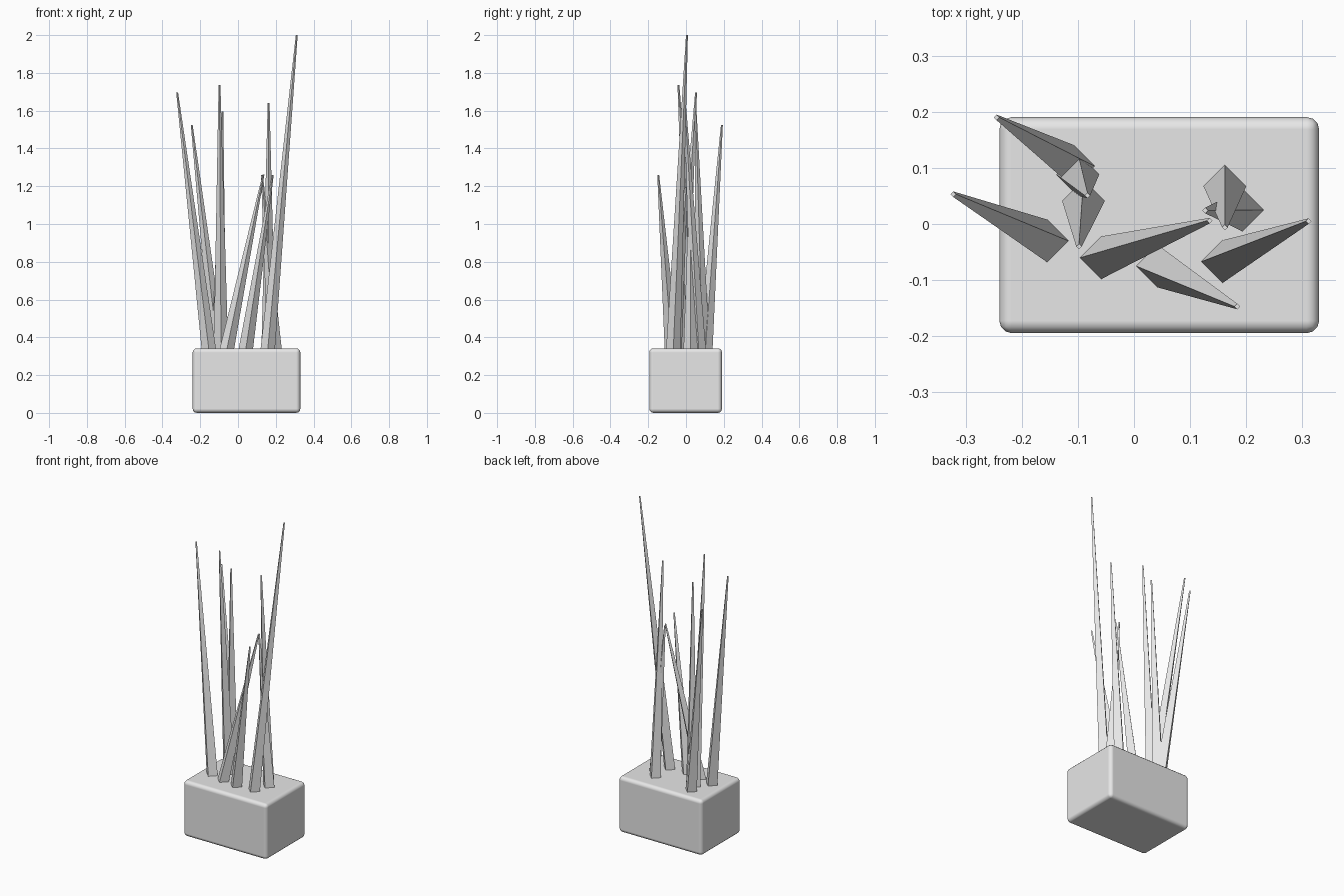
import bpy
import bmesh
from mathutils import Vector

if "Cube" in bpy.data.objects:
    bpy.data.objects.remove(bpy.data.objects["Cube"], do_unlink=True)

grey = bpy.data.materials.new("plain grey")
grey.use_nodes = True
colour = (0.8, 0.8, 0.8, 1)
grey.diffuse_color = colour
grey.node_tree.nodes["Principled BSDF"].inputs["Base Color"].default_value = colour

TOP = 0.342


def add_object(name, bm):
    mesh = bpy.data.meshes.new(name)
    bmesh.ops.recalc_face_normals(bm, faces=bm.faces[:])
    bm.to_mesh(mesh)
    bm.free()
    mesh.materials.append(grey)
    obj = bpy.data.objects.new(name, mesh)
    bpy.context.collection.objects.link(obj)
    return obj


# Planter: rounded box
bm = bmesh.new()
bmesh.ops.create_cube(bm, size=1)
bmesh.ops.scale(bm, vec=(0.57, 0.385, TOP), verts=bm.verts[:])
bmesh.ops.translate(bm, vec=(0.045, -0.002, TOP / 2), verts=bm.verts[:])
planter = add_object("planter", bm)
bevel = planter.modifiers.new("rounded edges", "BEVEL")
bevel.width = 0.022
bevel.segments = 3
bevel.harden_normals = True
for poly in planter.data.polygons:
    poly.use_smooth = True


# Leaf: four-sided spike sheared from its base towards a tiny flat tip
def leaf(name, base, tip):
    bm = bmesh.new()
    rings = []
    for centre, r in ((Vector((*base, TOP)), 0.038), (Vector(tip), 0.005)):
        corners = ((r, 0, 0), (0, r, 0), (-r, 0, 0), (0, -r, 0))
        rings.append([bm.verts.new(centre + Vector(c)) for c in corners])
        bm.faces.new(rings[-1])
    low, high = rings
    for i in range(4):
        j = (i + 1) % 4
        bm.faces.new((low[i], low[j], high[j], high[i]))
    add_object(name, bm)


leaves = [
    ((-0.155, -0.03), (-0.322, 0.053, 1.695)),
    ((-0.108, 0.103), (-0.245, 0.19, 1.525)),
    ((-0.09, 0.041), (-0.098, -0.04, 1.735)),
    ((-0.1, 0.088), (-0.083, 0.051, 1.595)),
    ((-0.058, -0.06), (0.135, 0.006, 1.262)),
    ((0.042, -0.075), (0.184, -0.147, 1.26)),
    ((0.158, -0.067), (0.311, 0.005, 2.0)),
    ((0.162, 0.067), (0.162, -0.006, 1.64)),
    ((0.193, 0.025), (0.127, 0.024, 1.26)),
]
for number, (base, tip) in enumerate(leaves, 1):
    leaf(f"leaf_{number}", base, tip)
